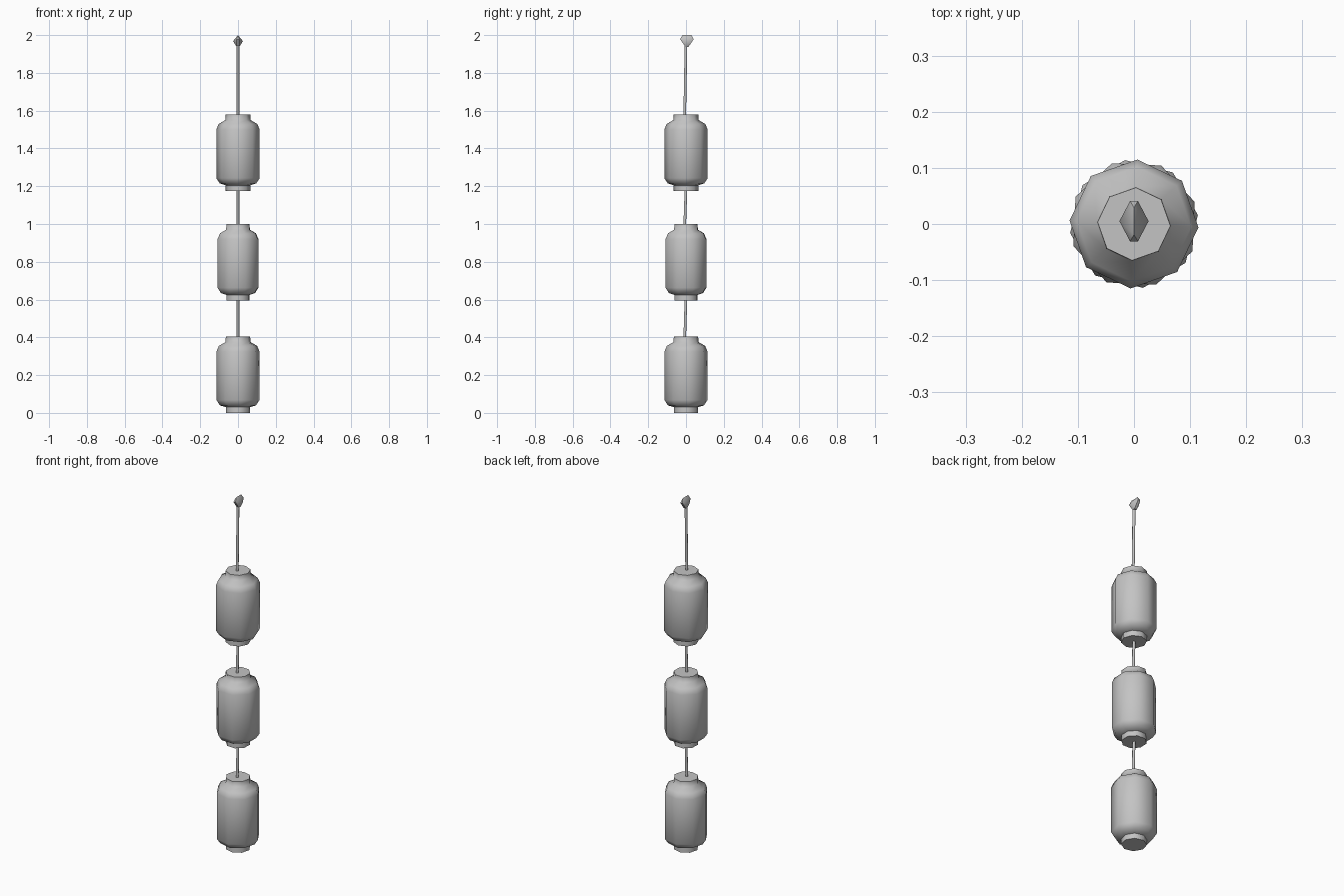
import bpy, bmesh, math
from mathutils import Vector

cube = bpy.data.objects.get("Cube")
if cube:
    bpy.data.objects.remove(cube, do_unlink=True)

GREY = (0.55, 0.55, 0.55, 1)
grey = bpy.data.materials.new("plain grey")
grey.use_nodes = True
grey.diffuse_color = GREY
grey.node_tree.nodes["Principled BSDF"].inputs["Base Color"].default_value = GREY


def finish(name, bm, smooth_angle=70):
    """Turn a bmesh into a smooth-shaded object with the shared material."""
    bmesh.ops.recalc_face_normals(bm, faces=bm.faces[:])
    mesh = bpy.data.meshes.new(name)
    bm.to_mesh(mesh)
    bm.free()
    mesh.materials.append(grey)
    obj = bpy.data.objects.new(name, mesh)
    bpy.context.collection.objects.link(obj)
    bpy.ops.object.select_all(action="DESELECT")
    obj.select_set(True)
    bpy.context.view_layer.objects.active = obj
    bpy.ops.object.shade_smooth_by_angle(angle=math.radians(smooth_angle))
    return obj


def loft(rings, sides, turn=0):
    """Skin a stack of (centre, radius) rings and close both ends."""
    bm = bmesh.new()
    loops = []
    for centre, radius in rings:
        angles = [turn + math.tau * i / sides for i in range(sides)]
        loops.append([bm.verts.new(Vector(centre) + Vector(
            (radius * math.cos(a), radius * math.sin(a), 0))) for a in angles])
    for low, high in zip(loops, loops[1:]):
        for i in range(sides):
            j = (i + 1) % sides
            bm.faces.new((low[i], low[j], high[j], high[i]))
    bm.faces.new(loops[0][::-1])
    bm.faces.new(loops[-1])
    return bm


# Lanterns: neck, rounded shoulder, straight body, shoulder, neck
PROFILE = [(0.065, 0), (0.065, 0.03), (0.097, 0.04), (0.115, 0.068),
           (0.115, 0.325), (0.102, 0.355), (0.067, 0.375), (0.065, 0.405)]
lanterns = [("bottom", 0, 8), ("middle", 0.595, 20), ("top", 1.175, -3)]
for label, base, turn in lanterns:
    rings = [((0, 0, base + z), r) for r, z in PROFILE]
    finish(label + "_lantern", loft(rings, 8, math.radians(turn)))

# Cord pieces, each leaning slightly back toward the top
for label, low, high in [("lower", 0.39, 0.61), ("middle", 0.985, 1.19),
                         ("upper", 1.565, 1.955)]:
    rings = [((0, -0.007, low), 0.008), ((0, 0, high), 0.008)]
    finish(label + "_cord", loft(rings, 6))

# Faceted knot at the top of the cord
knot = bmesh.new()
for side in (-1, 1):
    knot.verts.new((0.026 * side, 0.005, 1.968))
    knot.verts.new((0, 0.005 + 0.024 * side, 2.0))
    for x in (-0.007, 0.007):
        knot.verts.new((x, 0.005 + 0.036 * side, 1.978))
        knot.verts.new((x, 0.005 + 0.008 * side, 1.938))
bmesh.ops.convex_hull(knot, input=knot.verts[:])
finish("top_knot", knot, 50)
